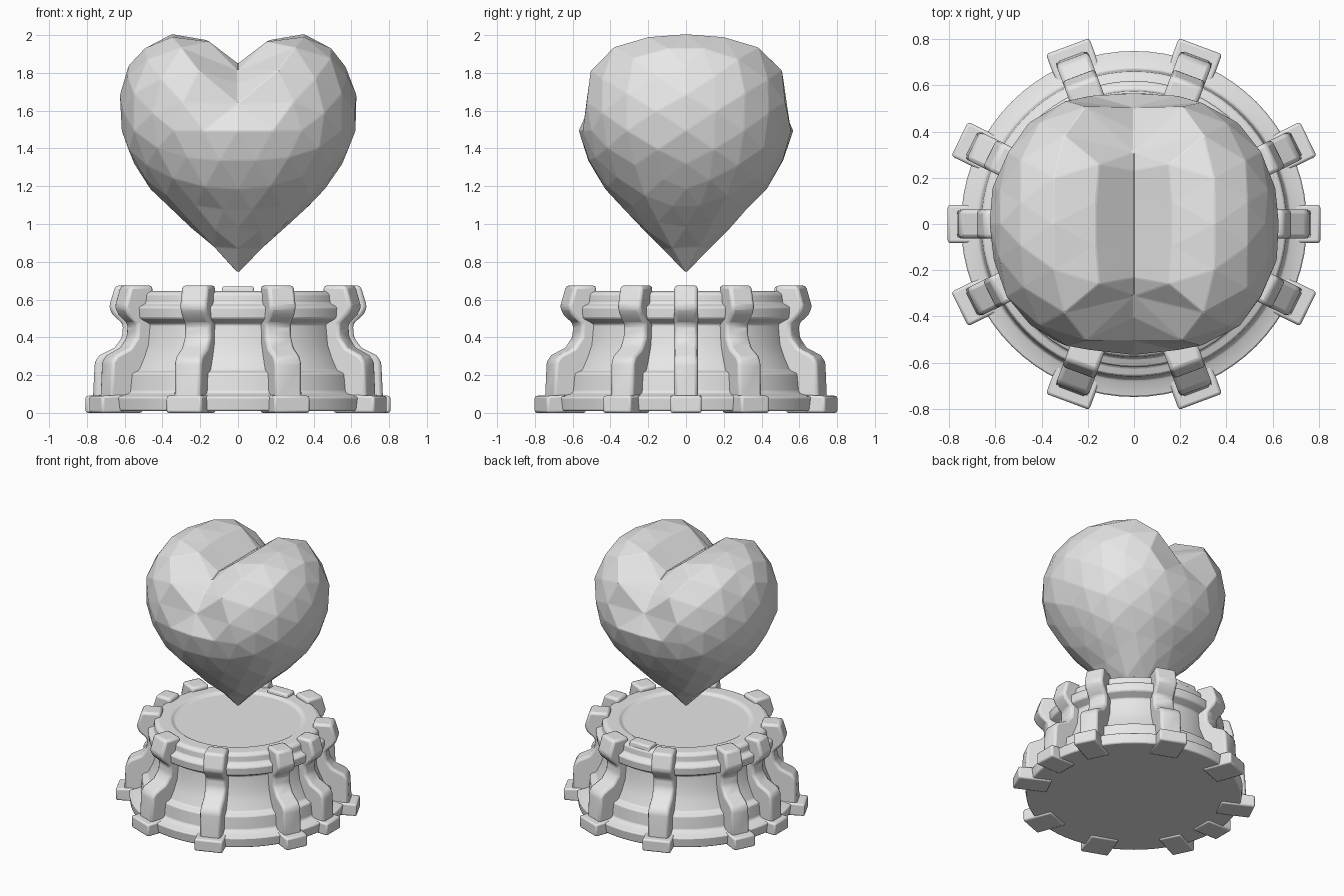
import bpy, bmesh, math, random
from mathutils import Matrix, Vector

random.seed(4)
old = bpy.data.objects.get("Cube")
if old:
    bpy.data.objects.remove(old)

# Single stone colour
stone = bpy.data.materials.new("grey_stone")
stone.use_nodes = True
GREY = (0.8, 0.8, 0.8, 1)
stone.diffuse_color = GREY
stone.node_tree.nodes["Principled BSDF"].inputs["Base Color"].default_value = GREY


def finish(bm, name, bevel, segments=2, smooth_angle=None):
    bmesh.ops.recalc_face_normals(bm, faces=bm.faces)
    mesh = bpy.data.meshes.new(name)
    bm.to_mesh(mesh)
    bm.free()
    mesh.materials.append(stone)
    obj = bpy.data.objects.new(name, mesh)
    bpy.context.collection.objects.link(obj)
    if smooth_angle:
        bpy.ops.object.select_all(action='DESELECT')
        obj.select_set(True)
        bpy.context.view_layer.objects.active = obj
        bpy.ops.object.shade_smooth_by_angle(angle=math.radians(smooth_angle))
    mod = obj.modifiers.new("soft_edges", 'BEVEL')
    mod.width = bevel
    mod.segments = segments
    mod.limit_method = 'ANGLE'
    mod.angle_limit = math.radians(30 if smooth_angle else 5)
    return obj


def lathe(name, profile, steps=72):
    bm = bmesh.new()
    verts = [bm.verts.new((r, 0, z)) for r, z in profile]
    edges = [bm.edges.new(pair) for pair in zip(verts, verts[1:])]
    bmesh.ops.spin(bm, geom=verts + edges, cent=(0, 0, 0), axis=(0, 0, 1),
                   angle=math.tau, steps=steps, use_duplicate=False)
    bmesh.ops.remove_doubles(bm, verts=bm.verts, dist=0.0005)
    return finish(bm, name, 0.008, smooth_angle=30)


def slab(name, outline, width, angle, bevel):
    """Radial outline (r, z) given a tangential width, then turned about z."""
    bm = bmesh.new()
    face = bm.faces.new([bm.verts.new((r, -width / 2, z)) for r, z in outline])
    side = bmesh.ops.extrude_face_region(bm, geom=[face])["geom"]
    moved = [v for v in side if isinstance(v, bmesh.types.BMVert)]
    bmesh.ops.translate(bm, verts=moved, vec=(0, width, 0))
    bmesh.ops.rotate(bm, verts=bm.verts, cent=(0, 0, 0),
                     matrix=Matrix.Rotation(math.radians(angle), 3, 'Z'))
    return finish(bm, name, bevel, smooth_angle=35)


# Round pedestal: plinth, lower band, waist, rim and sunken top
lathe("pedestal_body", [
    (0, 0.01), (0.74, 0.01), (0.75, 0.085), (0.685, 0.1), (0.67, 0.11),
    (0.66, 0.21), (0.62, 0.225), (0.59, 0.29), (0.565, 0.36), (0.555, 0.47),
    (0.615, 0.5), (0.62, 0.56), (0.58, 0.58), (0.575, 0.63), (0.55, 0.645),
    (0.46, 0.645), (0.44, 0.63), (0, 0.63)])

# Ribs and their feet: (angle, rib width, foot width, foot reach)
RIB = [(0.53, 0.06), (0.765, 0.06), (0.755, 0.27), (0.73, 0.305), (0.65, 0.345),
       (0.61, 0.4), (0.605, 0.47), (0.66, 0.52), (0.68, 0.56), (0.645, 0.675),
       (0.53, 0.675)]
ribs = [(0, 0.125, 0.165, 0.807), (180, 0.125, 0.165, 0.807)]
for base in (0, 180):
    for sign in (1, -1):
        ribs.append((base + sign * 26, 0.135, 0.165, 0.84))
        ribs.append((base + sign * 69.5, 0.15, 0.2, 0.822))
for i, (angle, rib_w, foot_w, reach) in enumerate(ribs, 1):
    grow = (reach - 0.8) * 0.5
    slab(f"rib_{i}", [(r + grow if r > 0.55 else r, z) for r, z in RIB],
         rib_w, angle, 0.018)
    slab(f"rib_foot_{i}", [(0.6, 0), (reach, 0), (reach, 0.09), (0.6, 0.1)],
         foot_w, angle, 0.012)

# Small block on the back of the rim
slab("rim_block", [(0.46, 0.6), (0.57, 0.6), (0.56, 0.67), (0.47, 0.67)],
     0.17, 90, 0.012)

# Faceted heart: a triangulated ball reshaped to a profile, with a cleft on top
HEART = [Vector(p) for p in [
    (0, 2.005), (0.36, 2.005), (0.48, 1.95), (0.57, 1.85), (0.62, 1.7),
    (0.63, 1.55), (0.59, 1.38), (0.47, 1.19), (0.25, 0.975), (0, 0.74)]]
LENGTHS = [(b - a).length for a, b in zip(HEART, HEART[1:])]


def along_heart(t):
    d = t * sum(LENGTHS)
    for a, b, length in zip(HEART, HEART[1:], LENGTHS):
        if d <= length:
            return a.lerp(b, d / length)
        d -= length
    return HEART[-1]


bm = bmesh.new()
bmesh.ops.create_icosphere(bm, subdivisions=3, radius=1)
half_edge = math.atan(2) / 2
turn = Matrix.Rotation(math.pi / 2, 3, 'Z') @ Matrix.Rotation(-half_edge, 3, 'Y')
bmesh.ops.rotate(bm, verts=bm.verts, cent=(0, 0, 0), matrix=turn)
core = Vector((0, 0, 1.45))
for v in bm.verts:
    d = v.co.normalized()
    r, z = along_heart(math.acos(max(-1, min(1, d.z))) / math.pi)
    a = math.atan2(d.y, d.x)
    # Slightly squared plan, a little shallower than wide
    r /= (abs(math.cos(a)) ** 2.3 + abs(math.sin(a)) ** 2.3) ** (1 / 2.3)
    p = Vector((r * math.cos(a), r * math.sin(a) * 0.92, z))
    # Pull the middle pairs together into one crease line
    if abs(p.x) < 0.12 and p.z > 1.6:
        p.x = 0
    # Cleft fades out sideways and down the front and back
    side = max(0, 1 - abs(p.x) / 0.22)
    fade = max(0, min(1, (p.z - 1.5) / 0.4))
    p = p.lerp(core, 0.28 * side * fade)
    if 0.8 < p.z < 1.9 and abs(p.x) > 0.05:
        p += (p - core) * random.uniform(-0.01, 0.012)
    v.co = p
bmesh.ops.remove_doubles(bm, verts=bm.verts, dist=0.002)
finish(bm, "faceted_heart", 0.004, segments=1)
